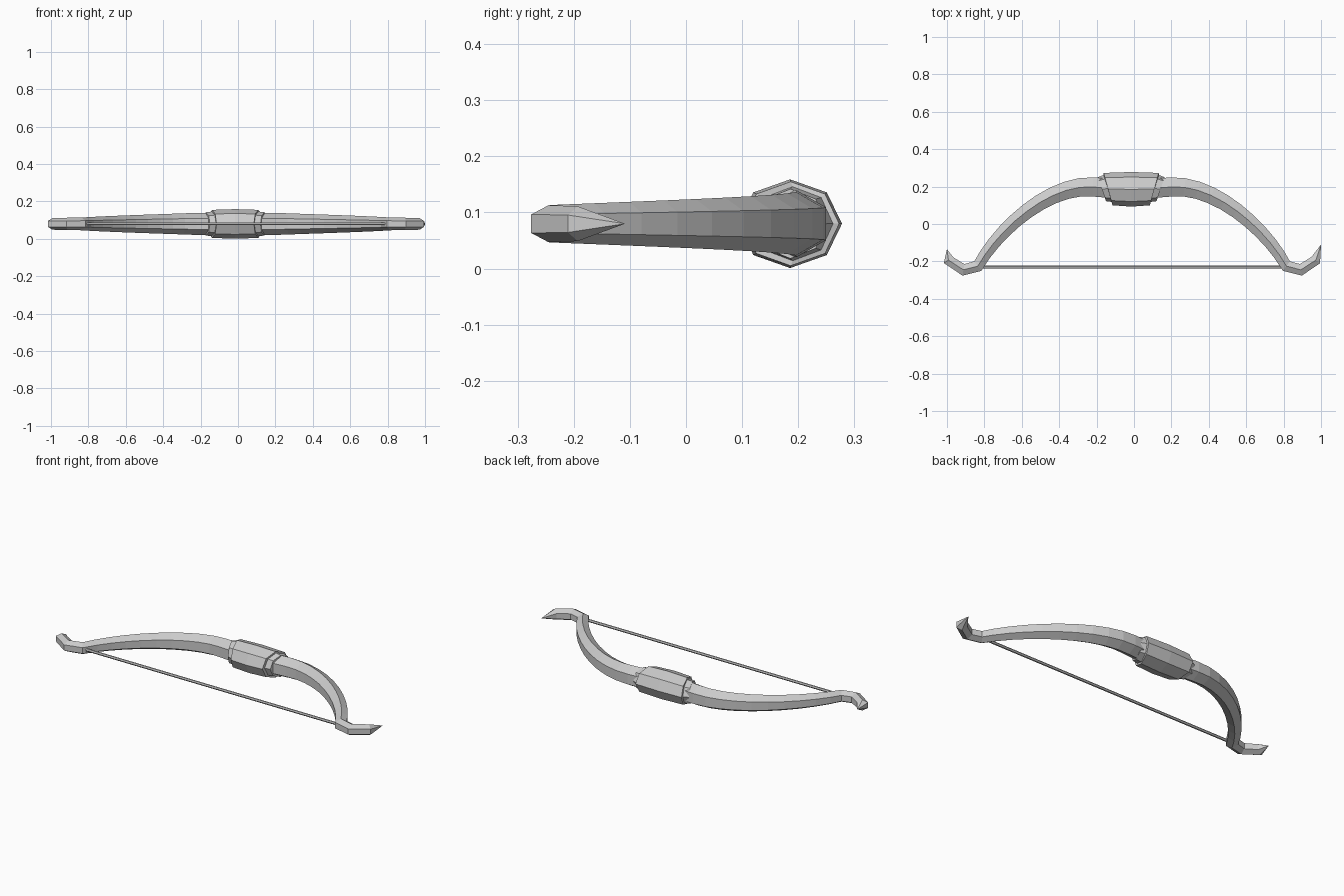
import bpy, bmesh
from math import sin, cos, pi, radians
from mathutils import Vector

cube = bpy.data.objects.get("Cube")
if cube:
    bpy.data.objects.remove(cube, do_unlink=True)

SHIFT = -0.01   # the bow sits slightly to its right
MID_Z = 0.08

grey = bpy.data.materials.new("light grey")
grey.use_nodes = True
grey.diffuse_color = (0.6, 0.6, 0.6, 1)
grey.node_tree.nodes["Principled BSDF"].inputs["Base Color"].default_value = (0.6, 0.6, 0.6, 1)


def loft(name, rings):
    """Skin a list of equal rings and cap both ends."""
    bm = bmesh.new()
    loops = [[bm.verts.new(p) for p in ring] for ring in rings]
    n = len(loops[0])
    for a, b in zip(loops, loops[1:]):
        for i in range(n):
            j = (i + 1) % n
            bm.faces.new((a[i], a[j], b[j], b[i]))
    bm.faces.new(loops[0])
    bm.faces.new(loops[-1])
    bmesh.ops.remove_doubles(bm, verts=bm.verts, dist=0.0005)
    bmesh.ops.recalc_face_normals(bm, faces=bm.faces)
    mesh = bpy.data.meshes.new(name)
    bm.to_mesh(mesh)
    bm.free()
    mesh.materials.append(grey)
    obj = bpy.data.objects.new(name, mesh)
    bpy.context.collection.objects.link(obj)
    return obj


def bezier(a, b, c, d, t):
    s = 1 - t
    return a * s**3 + b * 3 * s * s * t + c * 3 * s * t * t + d * t**3


# Limbs: one hexagonal sweep, thinning from the grip to the hooked tips
curve = [Vector(p) for p in ((0.21, 0.198), (0.44, 0.215), (0.71, -0.02), (0.825, -0.225))]
half = [(Vector((0.1, 0.19)), 0.06)]
STEPS = 10
for k in range(STEPS + 1):
    t = k / STEPS
    half.append((bezier(*curve, t), 0.059 - 0.025 * t))
half += [(Vector((0.902, -0.245)), 0.033), (Vector((0.982, -0.193)), 0.031)]


def mirrored(p):
    return Vector((-p.x, p.y))


path = [(mirrored(p), r) for p, r in reversed(half)] + half
path = [(Vector((-0.99, -0.135)), 0.0005)] + path + [(Vector((1.01, -0.11)), 0.0005)]

rings = []
for i, (p, r) in enumerate(path):
    before = (p - path[max(i - 1, 0)][0])
    after = (path[min(i + 1, len(path) - 1)][0] - p)
    before = before.normalized() if before.length else after.normalized()
    after = after.normalized() if after.length else before
    along = (before + after).normalized()
    side = Vector((-along.y, along.x)) / max(along.dot(after), 0.8)
    ring = []
    for k in range(6):
        a = radians(90 + 60 * k)
        q = p + side * (r * cos(a))
        ring.append((q.x + SHIFT, q.y, MID_Z + r * sin(a)))
    rings.append(ring)
loft("bow_limbs", rings)


# Grip: octagonal barrel, longer on its outer side, with a step at each end
def grip_ring(sign, x_in, x_out, y_in, y_out, rz):
    ring = []
    for k in range(8):
        a = pi / 4 * k
        f = (1 + cos(a)) / 2
        x = sign * (x_in + (x_out - x_in) * f)
        ring.append((x + SHIFT - 0.005, y_in + (y_out - y_in) * f, MID_Z + rz * sin(a)))
    return ring


end = [(0.135, 0.178, 0.122, 0.25, 0.062),
       (0.102, 0.148, 0.118, 0.262, 0.066),
       (0.1, 0.147, 0.1, 0.273, 0.075)]
loft("grip", [grip_ring(-1, *e) for e in end]
     + [grip_ring(1, 0, 0, 0.093, 0.278, 0.079)]
     + [grip_ring(1, *e) for e in reversed(end)])

# Bowstring
loft("bowstring", [[(x + SHIFT, -0.23 + 0.008 * cos(pi / 3 * k), MID_Z + 0.008 * sin(pi / 3 * k))
                    for k in range(6)] for x in (-0.825, 0.825)])
